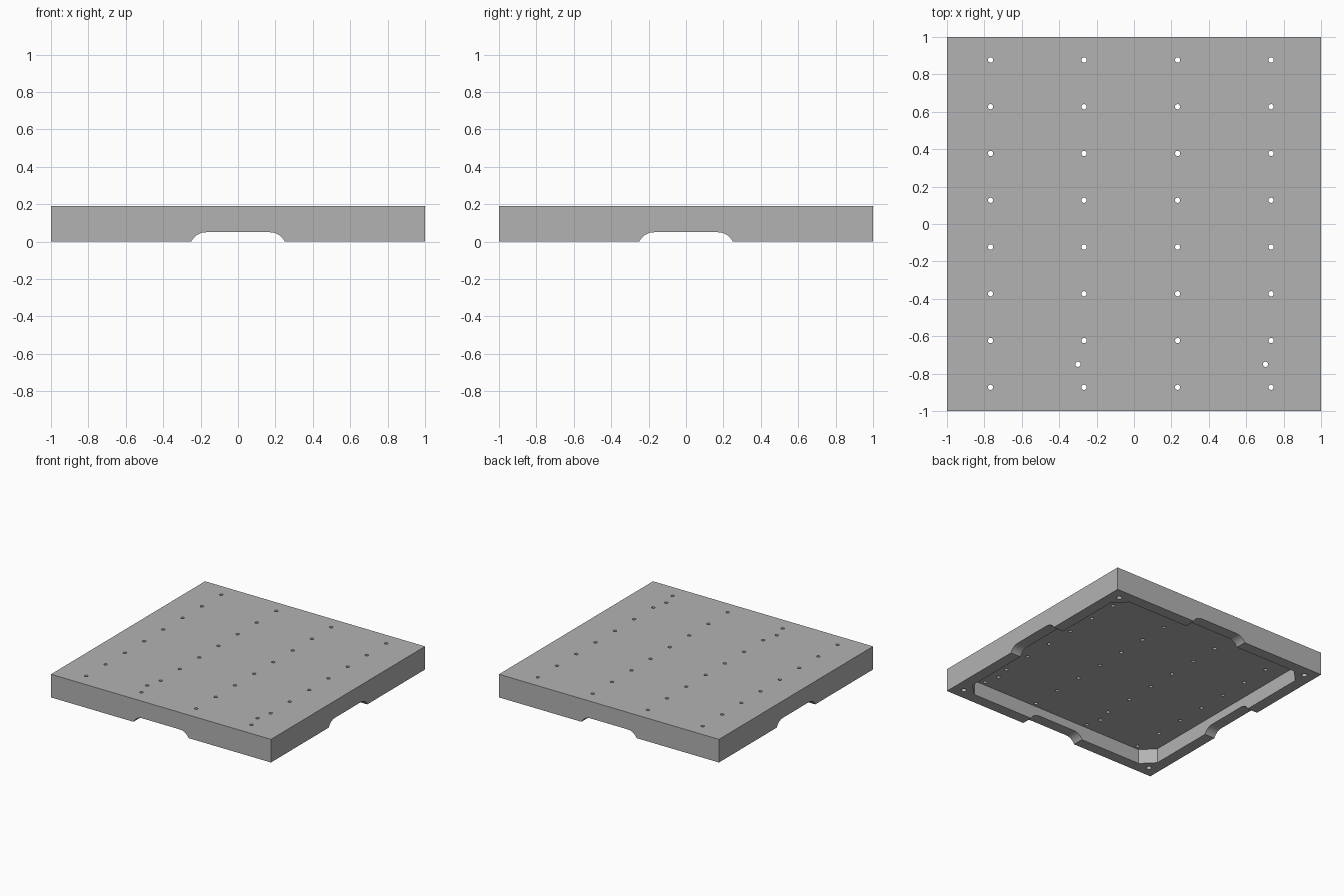
import bpy
import bmesh
from math import sin, cos, asin, pi, radians
from mathutils import Matrix

cube = bpy.data.objects.get("Cube")
if cube:
    bpy.data.objects.remove(cube, do_unlink=True)

HEIGHT = 0.19
CAVITY_DEPTH = 0.12
CAVITY_HALF = 0.908
CHAMFER = 0.1

grey = bpy.data.materials.new("plain grey")
grey.use_nodes = True
grey.diffuse_color = (0.45, 0.45, 0.45, 1)
grey.node_tree.nodes["Principled BSDF"].inputs["Base Color"].default_value = grey.diffuse_color


def make_object(name, bm):
    bmesh.ops.recalc_face_normals(bm, faces=bm.faces)
    mesh = bpy.data.meshes.new(name)
    bm.to_mesh(mesh)
    bm.free()
    mesh.materials.append(grey)
    obj = bpy.data.objects.new(name, mesh)
    bpy.context.collection.objects.link(obj)
    return obj


def prism(name, outline, direction):
    """Extrude a closed outline of 3D points along a direction."""
    bm = bmesh.new()
    face = bm.faces.new([bm.verts.new(p) for p in outline])
    result = bmesh.ops.extrude_face_region(bm, geom=[face], use_keep_orig=True)
    moved = [v for v in result["geom"] if isinstance(v, bmesh.types.BMVert)]
    bmesh.ops.translate(bm, verts=moved, vec=direction)
    return make_object(name, bm)


def drills(name, centres, radius, bottom, top):
    """One cutter holding an upright cylinder at every centre."""
    bm = bmesh.new()
    for x, y in centres:
        bmesh.ops.create_cone(
            bm, cap_ends=True, segments=24, radius1=radius, radius2=radius,
            depth=top - bottom, matrix=Matrix.Translation((x, y, (bottom + top) / 2)))
    return make_object(name, bm)


def cut(target, cutter):
    cutter.hide_render = True
    mod = target.modifiers.new("cut", "BOOLEAN")
    mod.operation = "DIFFERENCE"
    mod.solver = "EXACT"
    mod.object = cutter
    bpy.context.view_layer.objects.active = target
    bpy.ops.object.modifier_apply(modifier=mod.name)
    bpy.data.objects.remove(cutter, do_unlink=True)


# Square slab
tray = prism("tray_base", [(-1, -1, 0), (1, -1, 0), (1, 1, 0), (-1, 1, 0)], (0, 0, HEIGHT))

# Underside cavity with chamfered corners
near = CAVITY_HALF - CHAMFER
outline = []
for sx, sy in ((1, 1), (-1, 1), (-1, -1), (1, -1)):
    pair = [(sx * CAVITY_HALF, sy * near, -0.1), (sx * near, sy * CAVITY_HALF, -0.1)]
    outline += pair if sx * sy > 0 else pair[::-1]
cut(tray, prism("cavity_cutter", outline, (0, 0, CAVITY_DEPTH + 0.1)))

# Rounded notch in the lower edge of each wall
radius, flat, rise = 0.089, 0.17, 0.05
sweep = asin(0.08 / radius)
arc = [(flat + radius * sin(sweep * i / 10), rise - radius + radius * cos(sweep * i / 10))
       for i in range(11)]
half = arc + [(arc[-1][0], -0.1)]
profile = half + [(-u, z) for u, z in reversed(half)]
cut(tray, prism("notch_cutter_y", [(u, -1.1, z) for u, z in profile], (0, 2.2, 0)))
cut(tray, prism("notch_cutter_x", [(-1.1, u, z) for u, z in profile], (2.2, 0, 0)))

# Grid of through holes plus two extra ones
grid = [(-0.767 + 0.5 * i, -0.873 + 0.25 * j) for i in range(4) for j in range(8)]
grid += [(-0.3, -0.75), (0.703, -0.75)]
cut(tray, drills("hole_cutter", grid, 0.014, 0.03, HEIGHT + 0.1))

# Blind holes under the corners
corners = [(x, y) for x in (-0.91, 0.91) for y in (-0.91, 0.91)]
cut(tray, drills("corner_hole_cutter", corners, 0.021, -0.1, 0.1))

# Smooth curved walls, crisp edges
bpy.ops.object.select_all(action="DESELECT")
tray.select_set(True)
bpy.context.view_layer.objects.active = tray
bpy.ops.object.shade_smooth_by_angle(angle=radians(30))
